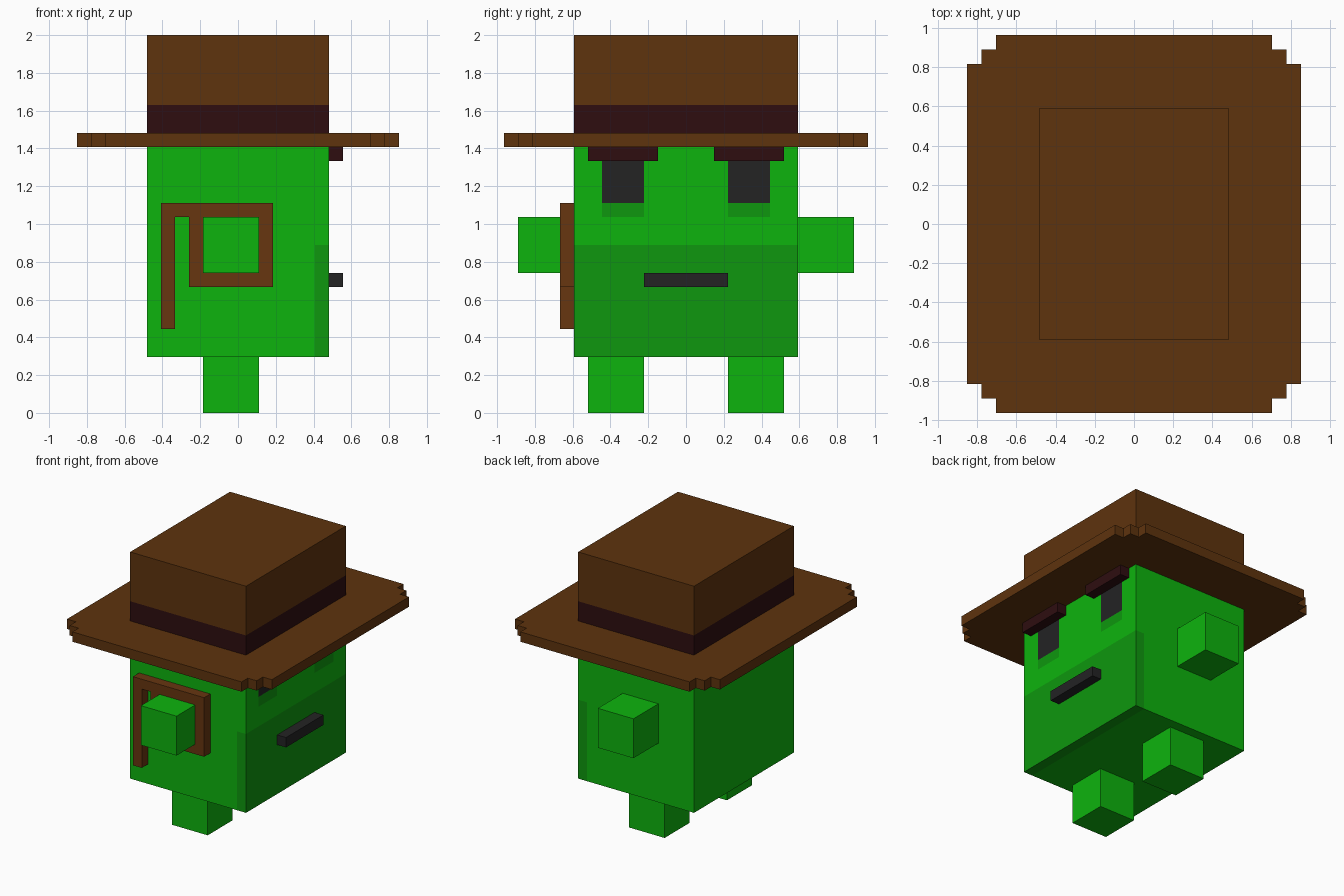
import bpy
import bmesh
from mathutils import Vector

U = 2 / 27  # one block; all sizes below are in blocks

if "Cube" in bpy.data.objects:
    bpy.data.objects.remove(bpy.data.objects["Cube"])


def material(name, rgb):
    def linear(c):
        c /= 255
        return c / 12.92 if c <= 0.04045 else ((c + 0.055) / 1.055) ** 2.4
    colour = (*[linear(c) for c in rgb], 1)
    mat = bpy.data.materials.new(name)
    mat.use_nodes = True
    mat.diffuse_color = colour
    bsdf = mat.node_tree.nodes["Principled BSDF"]
    bsdf.inputs["Base Color"].default_value = colour
    bsdf.inputs["Roughness"].default_value = 0.9
    return mat


GREEN = material("green", (13, 180, 13))
DARK_GREEN = material("dark green", (14, 151, 14))
BROWN = material("hat brown", (94, 51, 13))
WOOD = material("frame brown", (103, 54, 16))
MAROON = material("dark maroon", (46, 13, 16))
BLACK = material("charcoal", (35, 35, 36))


def finish(bm, name, *mats):
    bmesh.ops.recalc_face_normals(bm, faces=bm.faces)
    bmesh.ops.scale(bm, vec=(U, U, U), verts=bm.verts)
    mesh = bpy.data.meshes.new(name)
    bm.to_mesh(mesh)
    bm.free()
    for mat in mats:
        mesh.materials.append(mat)
    obj = bpy.data.objects.new(name, mesh)
    bpy.context.collection.objects.link(obj)
    return obj


def box_mesh(x, y, z):
    bm = bmesh.new()
    bmesh.ops.create_cube(bm, size=1)
    for v in bm.verts:
        v.co = Vector([(r[0] + r[1]) / 2 + c * (r[1] - r[0])
                       for c, r in zip(v.co, (x, y, z))])
    return bm


def box(name, x, y, z, mat):
    return finish(box_mesh(x, y, z), name, mat)


def prism(name, outline, axis, start, end, mat):
    """Extrude a flat outline along y or z."""
    bm = bmesh.new()
    place = (lambda a, b: (a, start, b)) if axis == "y" else (lambda a, b: (a, b, start))
    face = bm.faces.new([bm.verts.new(place(a, b)) for a, b in outline])
    grown = bmesh.ops.extrude_face_region(bm, geom=[face])["geom"]
    shift = (0, end - start, 0) if axis == "y" else (0, 0, end - start)
    bmesh.ops.translate(bm, vec=shift,
                        verts=[v for v in grown if isinstance(v, bmesh.types.BMVert)])
    return finish(bm, name, mat)


# Body, cut along the edges of the painted eyes, eye shadows and beard
FRONT = 6.5
bm = box_mesh((-FRONT, FRONT), (-8, 8), (4, 19))
cuts = [((1, 0, 0), 5.5)]
cuts += [((0, 0, 1), z) for z in (12, 14, 15, 18)]
cuts += [((0, 1, 0), y) for y in (-6, -3, 3, 6)]
for normal, d in cuts:
    bmesh.ops.bisect_plane(bm, geom=bm.verts[:] + bm.edges[:] + bm.faces[:],
                           plane_co=Vector(normal) * d, plane_no=normal)
for f in bm.faces:
    c = f.calc_center_median()
    on_eye = c.x > FRONT - 0.01 and 3 < abs(c.y) < 6
    if c.x > 5.5 and c.z < 12:
        f.material_index = 1
    elif on_eye and 14 < c.z < 15:
        f.material_index = 1
    elif on_eye and 15 < c.z < 18:
        f.material_index = 2
finish(bm, "body", GREEN, DARK_GREEN, BLACK)

# Limbs and brows on both sides
LIMB = (-2.5, 1.5)
for side, s in (("left", 1), ("right", -1)):
    def span(a, b):
        return sorted((s * a, s * b))
    box(side + "_arm", LIMB, span(8, 12), (10, 14), GREEN)
    box(side + "_leg", LIMB, span(3, 7), (0, 4), GREEN)
    box(side + "_brow", (FRONT, FRONT + 1), span(2, 7), (18, 19), MAROON)

box("mouth", (FRONT, FRONT + 1), (-3, 3), (9, 10), BLACK)

# Square frame around one arm, with a strip hanging from its top bar
outline = [(-5.5, 15), (2.5, 15), (2.5, 9), (-3.5, 9), (-3.5, 10), (1.5, 10),
           (1.5, 14), (-4.5, 14), (-4.5, 6), (-5.5, 6)]
prism("frame_and_strip", outline, "y", -9, -8, WOOD)
box("frame_inner_side", (-3.5, -2.5), (-9, -8), (10, 14), WOOD)

# Hat with a stepped-corner brim
corner = [(11.5, 11), (10.5, 11), (10.5, 12), (9.5, 12), (9.5, 13)]
flipped = corner[::-1]
brim = (corner + [(-x, y) for x, y in flipped]
        + [(-x, -y) for x, y in corner] + [(x, -y) for x, y in flipped])
prism("hat_brim", brim, "z", 19, 20, BROWN)
box("hat_band", (-FRONT, FRONT), (-8, 8), (20, 22), MAROON)
box("hat_crown", (-FRONT, FRONT), (-8, 8), (22, 27), BROWN)
